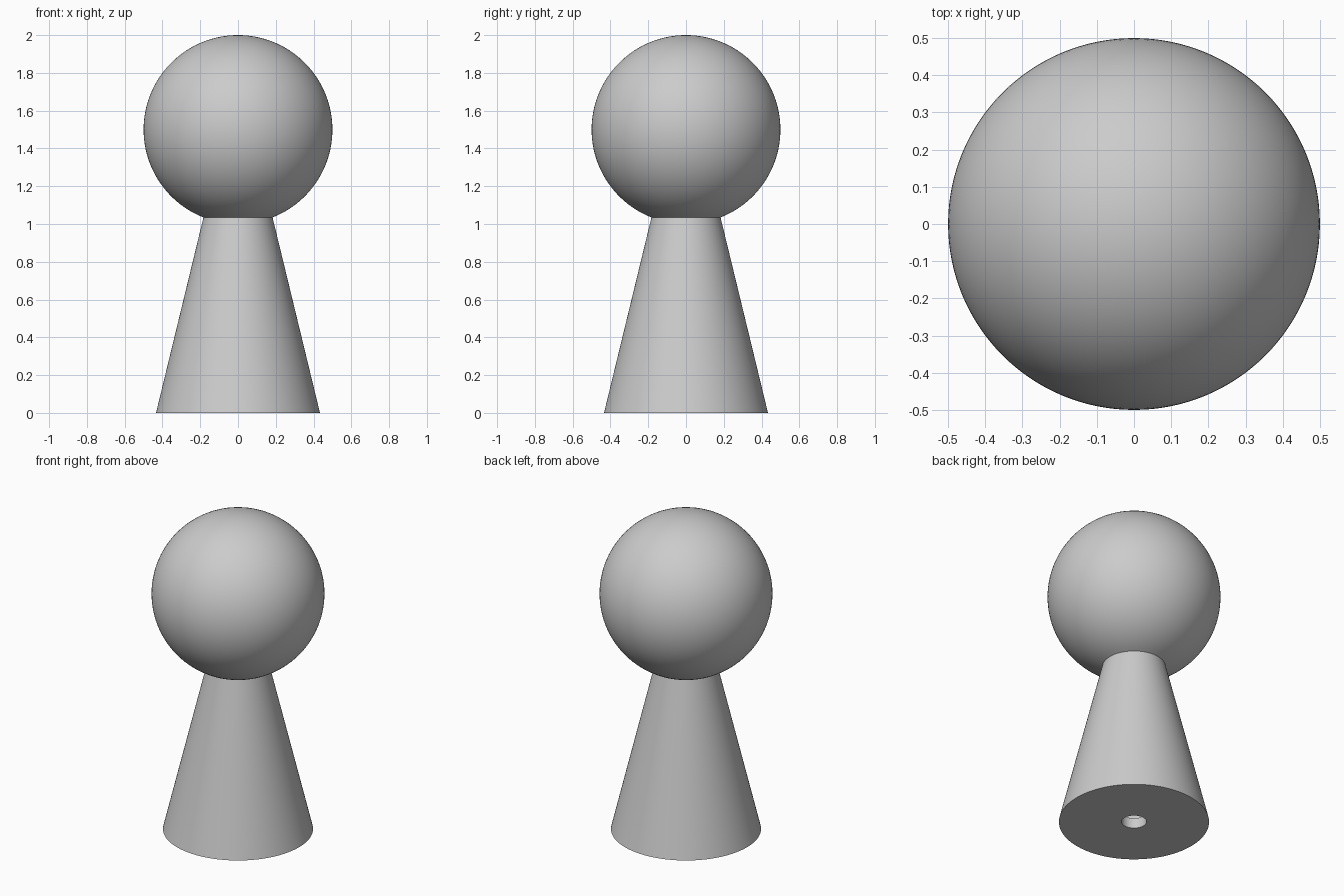
import bpy, bmesh, math

if "Cube" in bpy.data.objects:
    bpy.data.objects.remove(bpy.data.objects["Cube"])

SEG = 128
CZ, R, R_IN = 1.5, 0.5, 0.44      # ball centre height, outer and cavity radius


def arc(radius, neck, steps=48):
    """Half-profile of a ball from the neck radius up to the pole."""
    a0 = -math.acos(neck / radius)
    return [(radius * math.cos(a0 + (math.pi / 2 - a0) * i / steps),
             CZ + radius * math.sin(a0 + (math.pi / 2 - a0) * i / steps))
            for i in range(steps)] + [(0, CZ + radius)]


def lathe(name, profiles):
    """Spin half-profiles about z into one object."""
    bm = bmesh.new()
    for prof in profiles:
        vs = [bm.verts.new((r, 0, z)) for r, z in prof]
        es = [bm.edges.new(p) for p in zip(vs, vs[1:])]
        bmesh.ops.spin(bm, geom=vs + es, cent=(0, 0, 0), axis=(0, 0, 1),
                       angle=2 * math.pi, steps=SEG, use_duplicate=False)
    bmesh.ops.remove_doubles(bm, verts=bm.verts, dist=1e-5)
    bmesh.ops.recalc_face_normals(bm, faces=bm.faces)
    me = bpy.data.meshes.new(name)
    bm.to_mesh(me)
    bm.free()
    ob = bpy.data.objects.new(name, me)
    bpy.context.collection.objects.link(ob)
    bpy.context.view_layer.objects.active = ob
    ob.select_set(True)
    bpy.ops.object.shade_smooth_by_angle(angle=math.radians(25))
    return ob


# hollow body: cavity ball, cavity cone, filling hole, base, outer cone, outer ball
inside = arc(R_IN, 0.124)[::-1] + [(0.36, 0.065), (0.072, 0.065), (0.072, 0)]
outside = [(0.434, 0)] + arc(R, 0.183)
lathe("hollow_pawn_body", [inside + outside])
